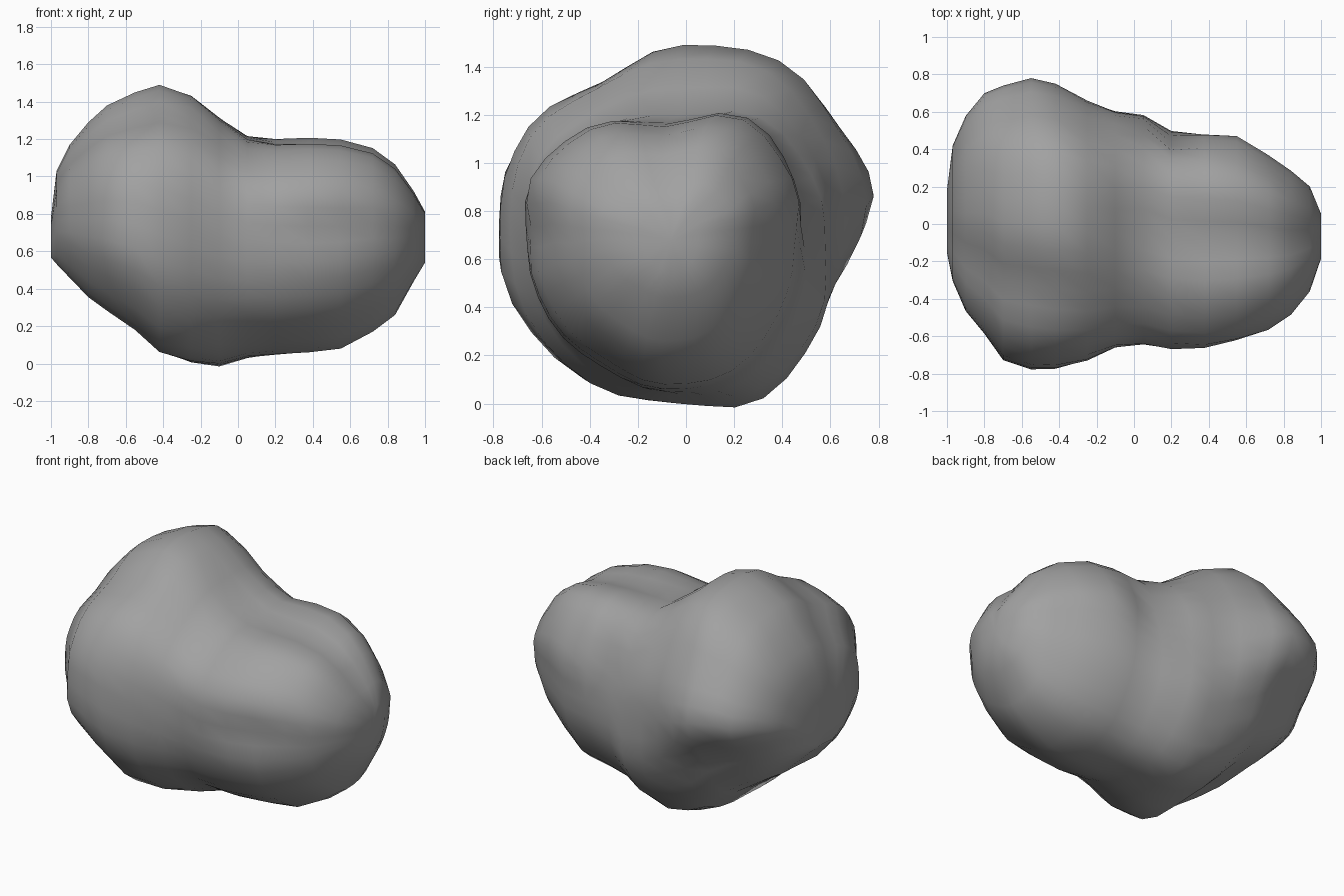
import bpy, bmesh, math
from mathutils import Vector

default_cube = bpy.data.objects.get("Cube")
if default_cube:
    bpy.data.objects.remove(default_cube, do_unlink=True)

SEGMENTS = 36

# Stone colour
stone = bpy.data.materials.new("grey stone")
stone.use_nodes = True
grey = (0.36, 0.36, 0.36, 1)
stone.diffuse_color = grey
shader = next(n for n in stone.node_tree.nodes if n.type == "BSDF_PRINCIPLED")
shader.inputs["Base Color"].default_value = grey
shader.inputs["Roughness"].default_value = 0.9

# Cross-sections along the boulder: x, front, back, bottom, top
sections = [
    (-1.0, -.15, .18, .57, .78),
    (-.97, -.3, .42, .54, 1.03),
    (-.9, -.46, .58, .47, 1.17),
    (-.8, -.58, .7, .37, 1.29),
    (-.7, -.72, .74, .3, 1.38),
    (-.55, -.77, .78, .2, 1.45),
    (-.42, -.77, .75, .07, 1.49),
    (-.25, -.73, .66, .01, 1.43),
    (-.1, -.66, .6, 0, 1.31),
    (.05, -.64, .58, .04, 1.2),
    (.2, -.66, .5, .05, 1.17),
    (.38, -.66, .48, .06, 1.16),
    (.55, -.63, .45, .08, 1.15),
    (.72, -.55, .35, .17, 1.11),
    (.84, -.47, .27, .26, 1.03),
    (.94, -.35, .19, .44, .9),
    (1.0, -.18, .05, .54, .8),
]

# Outline fullness around the section, from the back over the top to the front
big_lobe = (1, .95, 1.03, 1, .86, .96, 1, 1.1, 1.13, 1, 1.02, .9)
waist = (1, 1.05, 1.1, 1, 1.02, 1.07, 1, 1, .97, 1, 1.13, 1.1)
small_lobe = (1, 1.14, 1.22, 1, 1.13, 1.14, 1, .96, .93, 1, 1.04, 1)
outlines = [(-.5, big_lobe), (-.05, waist), (.4, small_lobe)]

# Hollows worn into the surface: centre, radius, depth
hollows = [
    (Vector((.48, -.6, .76)), .14, .06),
    (Vector((.23, .46, .87)), .15, .08),
    (Vector((-.83, .6, .5)), .18, .06),
]


def fullness(outline, angle):
    """Ease between the neighbouring entries of an outline."""
    step = angle / math.tau * len(outline)
    i = int(step)
    ease = (1 - math.cos((step - i) * math.pi)) / 2
    a, b = outline[i % len(outline)], outline[(i + 1) % len(outline)]
    return a + (b - a) * ease


def blended_fullness(x, angle):
    """Blend the lobe outlines along the length."""
    x = max(outlines[0][0], min(outlines[-1][0], x))
    for (xa, a), (xb, b) in zip(outlines, outlines[1:]):
        if x <= xb:
            t = (x - xa) / (xb - xa)
            return fullness(a, angle) * (1 - t) + fullness(b, angle) * t


def section_point(section, angle):
    """Outline point with its own reach to each side."""
    x, front, back, bottom, top = section
    cy = (front + back) / 2
    cz = bottom * .47 + top * .53
    scale = blended_fullness(x, angle)
    c, s = math.cos(angle) * scale, math.sin(angle) * scale
    reach_z = top - cz if s > 0 else cz - bottom
    return Vector((x, cy + c * (back - front) / 2, cz + s * reach_z))


def weather(point):
    """Push hollows inwards."""
    inward = (Vector((point.x * .6, 0, .7)) - point).normalized()
    depth = sum(amount * math.exp(-((point - centre).length / radius) ** 2)
                for centre, radius, amount in hollows)
    return point + inward * depth


# Loft the sections into one closed boulder
bm = bmesh.new()
rings = []
for section in sections:
    rings.append([bm.verts.new(weather(section_point(section, math.tau * i / SEGMENTS)))
                  for i in range(SEGMENTS)])
for a, b in zip(rings, rings[1:]):
    for i in range(SEGMENTS):
        j = (i + 1) % SEGMENTS
        bm.faces.new((a[i], a[j], b[j], b[i]))

# Close both ends with a shallow fan
for ring in (rings[0], rings[-1]):
    centre = sum((v.co for v in ring), Vector()) / SEGMENTS
    hub = bm.verts.new(centre)
    for i in range(SEGMENTS):
        bm.faces.new((ring[i], ring[(i + 1) % SEGMENTS], hub))
bmesh.ops.recalc_face_normals(bm, faces=bm.faces)

mesh = bpy.data.meshes.new("boulder")
bm.to_mesh(mesh)
bm.free()
mesh.materials.append(stone)
boulder = bpy.data.objects.new("boulder", mesh)
bpy.context.collection.objects.link(boulder)

# Smooth worn surface
bpy.ops.object.select_all(action="DESELECT")
boulder.select_set(True)
bpy.context.view_layer.objects.active = boulder
bpy.ops.object.shade_smooth_by_angle(angle=math.radians(60))
